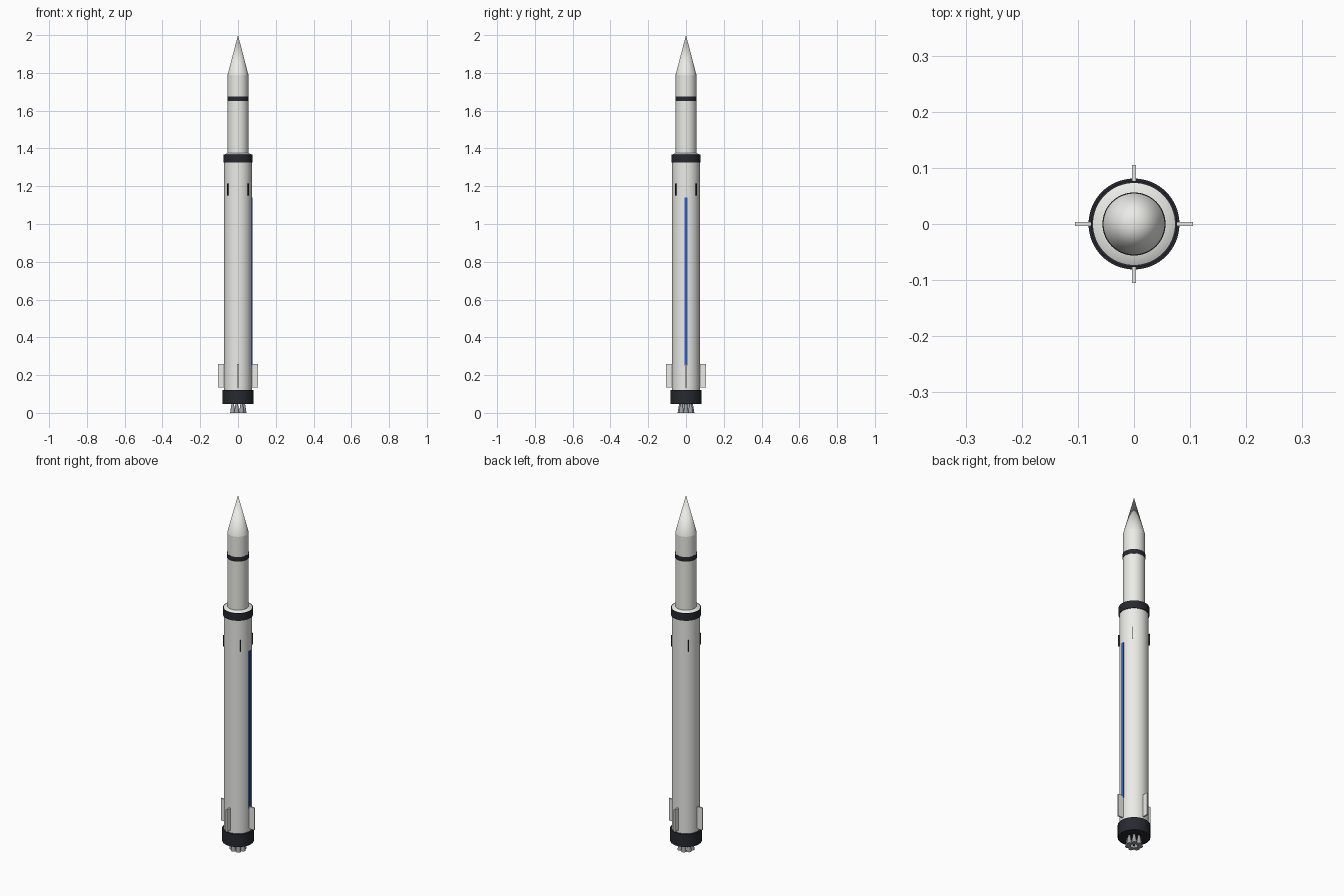
import bpy, bmesh, math
from mathutils import Matrix

if "Cube" in bpy.data.objects:
    bpy.data.objects.remove(bpy.data.objects["Cube"])


def material(name, color):
    m = bpy.data.materials.new(name)
    m.diffuse_color = color
    m.use_nodes = True
    m.node_tree.nodes["Principled BSDF"].inputs["Base Color"].default_value = m.diffuse_color
    return m


WHITE = material("off_white", (0.83, 0.84, 0.80, 1))
BLACK = material("black", (0.02, 0.022, 0.028, 1))
BLUE = material("blue", (0.03, 0.12, 0.55, 1))
METAL = material("metal", (0.35, 0.36, 0.38, 1))


def finish(name, bm, mat, smooth=True):
    bmesh.ops.recalc_face_normals(bm, faces=bm.faces)
    me = bpy.data.meshes.new(name)
    bm.to_mesh(me)
    bm.free()
    me.materials.append(mat)
    ob = bpy.data.objects.new(name, me)
    bpy.context.collection.objects.link(ob)
    if smooth:
        bpy.ops.object.select_all(action='DESELECT')
        ob.select_set(True)
        bpy.context.view_layer.objects.active = ob
        bpy.ops.object.shade_smooth_by_angle(angle=math.radians(30))
    return ob


def tube(name, r1, r2, z1, z2, mat, x=0, y=0, segs=64):
    bm = bmesh.new()
    bmesh.ops.create_cone(bm, cap_ends=True, segments=segs, radius1=r1, radius2=r2,
                          depth=z2 - z1, matrix=Matrix.Translation((x, y, (z1 + z2) / 2)))
    return finish(name, bm, mat)


def plate(name, r1, r2, width, z1, z2, angle, mat):
    """Box standing on the hull, reaching from radius r1 to r2."""
    bm = bmesh.new()
    bmesh.ops.create_cube(bm, size=1, matrix=Matrix.Rotation(angle, 4, 'Z')
                          @ Matrix.Translation(((r1 + r2) / 2, 0, (z1 + z2) / 2))
                          @ Matrix.Diagonal((r2 - r1, width, z2 - z1, 1)))
    return finish(name, bm, mat, False)


# Hull, from bottom to top
tube("engine_skirt", 0.081, 0.081, 0.048, 0.12, BLACK)
tube("first_stage", 0.073, 0.073, 0.115, 1.33, WHITE)
tube("interstage_band", 0.077, 0.077, 1.325, 1.367, BLACK)
tube("interstage_shoulder", 0.073, 0.058, 1.367, 1.375, WHITE)
tube("second_stage", 0.055, 0.055, 1.37, 1.79, WHITE)
tube("upper_band", 0.0562, 0.0562, 1.65, 1.675, BLACK)
tube("nose_cone", 0.055, 0.0, 1.79, 2.0, WHITE)

# Ring of engine nozzles
for i in range(7):
    a = i * math.tau / 7
    tube(f"engine_nozzle_{i}", 0.014, 0.006, 0.0, 0.05, METAL,
         0.031 * math.cos(a), 0.031 * math.sin(a), 24)

# Folded legs on the axes, stabiliser plates on the diagonals
for i in range(4):
    a = i * math.pi / 2
    plate(f"landing_leg_{i}", 0.065, 0.105, 0.008, 0.135, 0.26, a, WHITE)
    plate(f"grid_fin_{i}", 0.066, 0.079, 0.003, 1.15, 1.215, a + math.pi / 4, BLACK)

# Blue stripe along the right side
plate("side_stripe", 0.068, 0.076, 0.016, 0.25, 1.14, 0, BLUE)
